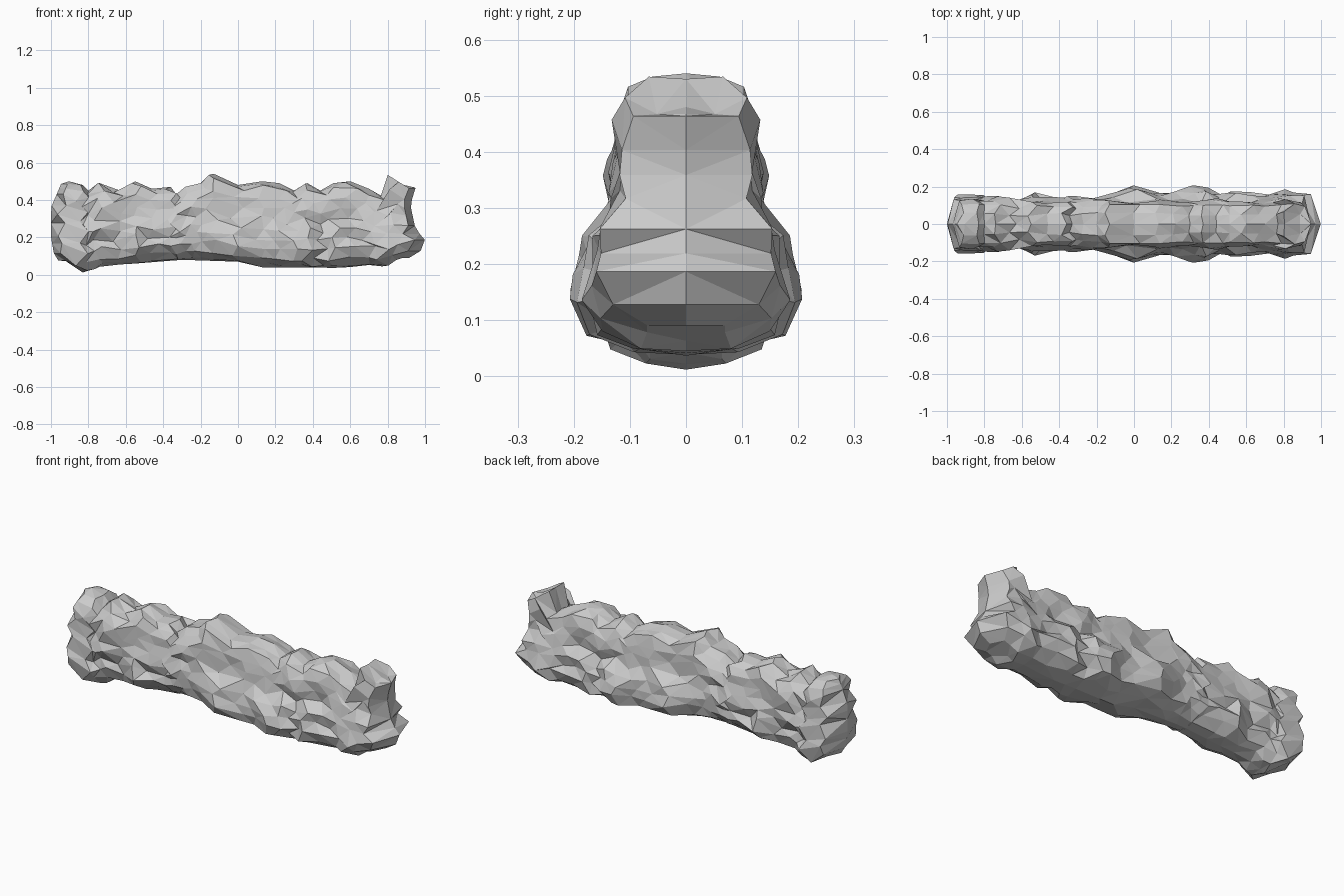
import bpy, bmesh, random
from mathutils import Vector, noise

if "Cube" in bpy.data.objects:
    bpy.data.objects.remove(bpy.data.objects["Cube"])

random.seed(7)

# Silhouettes of the rough stone wall: crest, underside and half width along x
TOP = [(-.94, .50), (-.83, .48), (-.80, .45), (-.74, .49), (-.63, .45), (-.55, .50), (-.46, .46),
       (-.36, .47), (-.33, .43), (-.27, .47), (-.20, .49), (-.13, .54), (0, .48), (.13, .50), (.22, .49),
       (.30, .45), (.37, .49), (.44, .45), (.51, .49), (.60, .50), (.70, .46), (.77, .42), (.83, .53), (.92, .48)]
BASE = [(-.95, .08), (-.85, .005), (-.72, .05), (-.55, .06), (-.3, .08), (0, .07), (.12, .04),
        (.37, .04), (.59, .035), (.63, .06), (.77, .045), (.95, .10)]
WIDTH = [(-.97, .14), (-.91, .18), (-.84, .18), (-.79, .135), (-.62, .145), (-.51, .20), (-.45, .15),
         (-.28, .135), (-.20, .15), (0, .22), (.2, .18), (.36, .21), (.43, .17), (.55, .21),
         (.65, .16), (.75, .20), (.92, .17)]
# Closing lines of the two ends (z, x)
LEFT = [(0, -.85), (.09, -.98), (.20, -1), (.36, -1), (.50, -.94)]
RIGHT = [(.04, .77), (.11, .97), (.19, 1), (.24, .95), (.38, .92), (.46, .955), (.53, .84)]
# Cross-section: height fraction, share of the lower width, upper width
SECTION = [(0, 0, 0), (.03, .5, 0), (.10, .85, 0), (.22, 1, 0), (.34, .92, .0), (.46, .5, .075),
           (.58, 0, .138), (.70, 0, .135), (.82, 0, .132), (.93, 0, .112), (.985, 0, .06), (1, 0, 0)]


def sample(table, t):
    if t <= table[0][0]:
        return table[0][1]
    for (a, p), (b, q) in zip(table, table[1:]):
        if t <= b:
            return p + (q - p) * (t - a) / (b - a)
    return table[-1][1]


def ring(bm, x):
    """Half cross-section with stone-like dimples and bulges."""
    lo, hi, w = sample(BASE, x), sample(TOP, x), sample(WIDTH, x)
    verts = []
    for i, (v, a, b) in enumerate(SECTION):
        z, y, px = lo + v * (hi - lo), a * w + b, x
        if 0 < i < len(SECTION) - 1:
            px += random.uniform(-.022, .022) + (.018 if i % 2 else -.018)
            z += random.uniform(-.012, .012)
            cell = noise.voronoi(Vector((px * 6.5, z * 6.5, 3)))[0][0]
            y += (.018 - .05 * cell) * min(1, y / .1) + random.uniform(-.012, .008)
            y = max(y, .02)
        # keep the end rings inside the sloping ends
        px = max(sample(LEFT, z) + .035, min(px, sample(RIGHT, z) - .035)) if abs(x) > .8 else px
        verts.append(bm.verts.new((px, y, z)))
    return verts


def end_line(bm, table, neighbour):
    """Centre line that closes an end of the wall."""
    return [bm.verts.new(p.co) if i in (0, len(neighbour) - 1) else
            bm.verts.new((sample(table, p.co.z), 0, p.co.z)) for i, p in enumerate(neighbour)]


bm = bmesh.new()
rings = [ring(bm, x) for x, _ in TOP]
rings.insert(0, end_line(bm, LEFT, rings[0]))
rings.append(end_line(bm, RIGHT, rings[-1]))
for r, s in zip(rings, rings[1:]):
    for i in range(len(r) - 1):
        bm.faces.new((r[i], s[i], s[i + 1], r[i + 1]))
bmesh.ops.remove_doubles(bm, verts=bm.verts, dist=.0005)
bmesh.ops.triangulate(bm, faces=bm.faces, quad_method='SHORT_EDGE')

# Mirror the front half to the back
back = bmesh.ops.duplicate(bm, geom=bm.verts[:] + bm.edges[:] + bm.faces[:])
for v in back['geom']:
    if isinstance(v, bmesh.types.BMVert):
        v.co.y *= -1
bmesh.ops.remove_doubles(bm, verts=bm.verts, dist=.0005)
bmesh.ops.recalc_face_normals(bm, faces=bm.faces)

mesh = bpy.data.meshes.new("rock_wall")
bm.to_mesh(mesh)
bm.free()
wall = bpy.data.objects.new("rock_wall", mesh)
bpy.context.collection.objects.link(wall)
